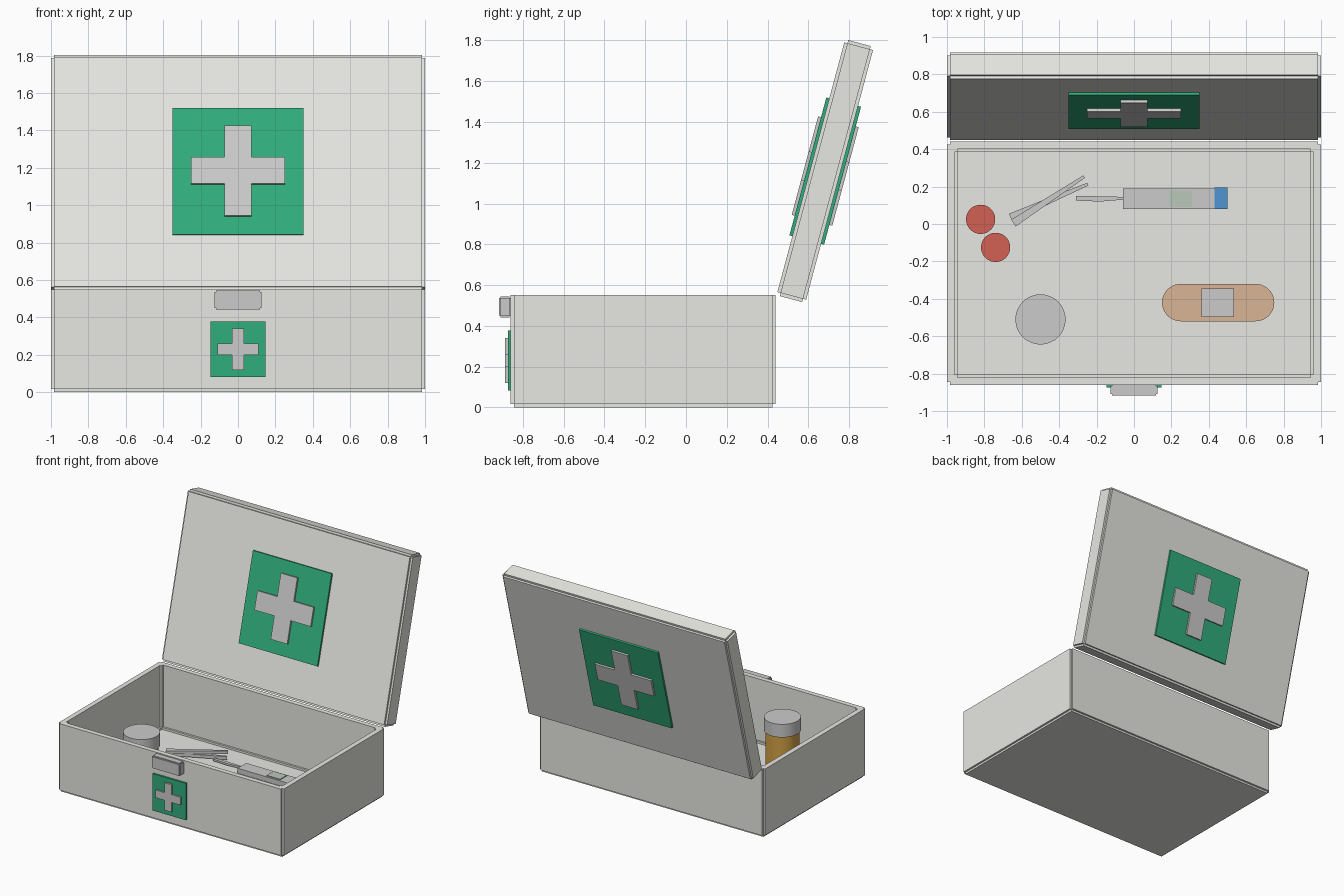
import bpy, bmesh
from math import cos, sin, pi, radians, copysign
from mathutils import Matrix, Vector

if "Cube" in bpy.data.objects:
    bpy.data.objects.remove(bpy.data.objects["Cube"])


def colour(name, rgb):
    m = bpy.data.materials.new(name)
    m.diffuse_color = (*rgb, 1)
    m.use_nodes = True
    m.node_tree.nodes["Principled BSDF"].inputs["Base Color"].default_value = m.diffuse_color
    return m


GREEN = colour("green", (0.03, 0.42, 0.2))
CREAM = colour("cream", (0.8, 0.8, 0.76))
WHITE = colour("white", (0.9, 0.9, 0.87))
RED = colour("red", (0.65, 0.12, 0.09))
AMBER = colour("amber", (0.65, 0.36, 0.06))
SKIN = colour("skin", (0.7, 0.46, 0.3))
BLUE = colour("blue", (0.08, 0.3, 0.65))
SCREEN = colour("screen", (0.5, 0.58, 0.5))


def finish(name, bm, mat=None, matrix=Matrix(), smooth=False):
    bmesh.ops.recalc_face_normals(bm, faces=bm.faces)
    me = bpy.data.meshes.new(name)
    bm.to_mesh(me)
    bm.free()
    ob = bpy.data.objects.new(name, me)
    bpy.context.collection.objects.link(ob)
    ob.matrix_world = matrix
    if mat:
        me.materials.append(mat)
    if smooth:
        bpy.ops.object.select_all(action='DESELECT')
        bpy.context.view_layer.objects.active = ob
        ob.select_set(True)
        bpy.ops.object.shade_smooth_by_angle(angle=radians(40))
    return ob


def raised_box(bm, lo, hi, d, open_top=False):
    """Box whose faces stand proud by d, leaving stepped edges."""
    lo, hi = Vector(lo), Vector(hi)
    a, b = lo + Vector((d, d, d)), hi - Vector((d, d, 0 if open_top else d))
    mat = Matrix.Translation((a + b) / 2) @ Matrix.Diagonal((*(b - a), 1))
    bmesh.ops.create_cube(bm, size=1, matrix=mat)
    bm.normal_update()
    faces = list(bm.faces)
    if open_top:
        top = max(faces, key=lambda f: f.calc_center_median().z)
        faces.remove(top)
        bmesh.ops.delete(bm, geom=[top], context='FACES_ONLY')
    normals = [f.normal.copy() for f in faces]
    for f, n in zip(faces, normals):
        new = bmesh.ops.extrude_discrete_faces(bm, faces=[f])["faces"][0]
        bmesh.ops.translate(bm, verts=new.verts, vec=n * d)
    if open_top:
        rim = [f for f in bm.faces if all(abs(v.co.z - hi.z) < 1e-5 for v in f.verts)]
        bmesh.ops.delete(bm, geom=rim, context='FACES')


def prism(name, pts, z0, z1, mat=None, matrix=Matrix(), smooth=False):
    bm = bmesh.new()
    f = bm.faces.new([bm.verts.new((x, y, z0)) for x, y in pts])
    top = bmesh.ops.extrude_face_region(bm, geom=[f], use_keep_orig=True)["geom"]
    bmesh.ops.translate(bm, vec=(0, 0, z1 - z0),
                        verts=[v for v in top if isinstance(v, bmesh.types.BMVert)])
    return finish(name, bm, mat, matrix, smooth)


def rect(x0, x1, y0, y1):
    return [(x0, y0), (x1, y0), (x1, y1), (x0, y1)]


def circle(x, y, r, n=48):
    return [(x + r * cos(2 * pi * i / n), y + r * sin(2 * pi * i / n)) for i in range(n)]


def emblem(name, matrix, half, r, a, thick, mat=None):
    """Green plate with a raised cross; local z points outwards."""
    prism(name + "_plate", rect(-half, half, -half, half), -0.01, thick, GREEN, matrix)
    cross = [(a, a), (a, r), (-a, r), (-a, a), (-r, a), (-r, -a),
             (-a, -a), (-a, -r), (a, -r), (a, -a), (r, -a), (r, a)]
    prism(name + "_cross", cross, 0, 2 * thick, mat, matrix)


# open case: stepped outer skin, the same skin moved inwards, and a rim between
WALL, BACK, FRONT = 0.04, 0.44, -0.86
bm = bmesh.new()
raised_box(bm, (-1, FRONT, 0), (1, BACK, 0.55), 0.016, True)
rim = [tuple(e.verts) for e in bm.edges if e.is_boundary]
inner = {}
for v in list(bm.verts):
    x, y, z = v.co
    inner[v] = bm.verts.new((x - copysign(WALL, x), y - copysign(WALL, y - (BACK + FRONT) / 2),
                             z + WALL if z < 0.2 else z))
for f in list(bm.faces):
    bm.faces.new([inner[v] for v in reversed(f.verts)])
for a, b in rim:
    bm.faces.new([a, b, inner[b], inner[a]])
finish("case", bm, CREAM)

# raised lid leaning back
UP = Matrix.Rotation(radians(90), 4, 'X')
lid_matrix = Matrix.Translation((0, 0.68, 1.16)) @ Matrix.Rotation(radians(-15), 4, 'X')
bm = bmesh.new()
raised_box(bm, (-1, -0.07, -0.65), (1, 0.076, 0.65), 0.016)
finish("lid", bm, CREAM, lid_matrix)

# emblems on both lid sides and the case front
for side, turn, depth in (("inside", 0, 0.07), ("outside", 180, 0.076)):
    m = lid_matrix @ Matrix.Rotation(radians(turn), 4, 'Z') @ Matrix.Translation((0, -depth, 0)) @ UP
    emblem("lid_" + side, m, 0.35, 0.25, 0.073, 0.015)
emblem("front", Matrix.Translation((0, FRONT, 0.23)) @ UP, 0.148, 0.11, 0.031, 0.014, WHITE)

# clasp
bm = bmesh.new()
raised_box(bm, (-0.125, -0.918, 0.442), (0.125, -0.858, 0.545), 0.008)
finish("clasp", bm)

# pill bottle
prism("bottle", circle(-0.5, -0.51, 0.123), 0.001, 0.39, AMBER, smooth=True)
prism("bottle_cap", circle(-0.5, -0.51, 0.134), 0.375, 0.48, smooth=True)

# tablets
for i, (x, y) in enumerate([(-0.82, 0.025), (-0.74, -0.125)]):
    prism(f"tablet_{i + 1}", circle(x, y, 0.078), 0.035, 0.08, RED, smooth=True)

# plaster with pad
ends = [(c + 0.1 * cos(t), -0.42 + 0.1 * sin(t))
        for c, s in ((0.65, -pi / 2), (0.25, pi / 2))
        for t in (s + pi * i / 20 for i in range(21))]
prism("plaster", ends, 0.035, 0.06, SKIN, smooth=True)
prism("plaster_pad", rect(0.36, 0.535, -0.497, -0.345), 0.05, 0.07, WHITE)

# thermometer
prism("thermometer_body", rect(-0.06, 0.43, 0.08, 0.19), 0.035, 0.08)
prism("thermometer_end", rect(0.43, 0.5, 0.08, 0.195), 0.035, 0.082, BLUE)
prism("thermometer_screen", rect(0.19, 0.31, 0.092, 0.178), 0.07, 0.086, SCREEN)
prism("thermometer_probe", [(-0.31, 0.15), (-0.31, 0.125), (-0.18, 0.12), (-0.06, 0.13),
                            (-0.06, 0.145), (-0.18, 0.148)], 0.055, 0.07)

# tweezers: two crossing tapered arms
for i, (a, b, z) in enumerate([((-0.66, 0.035), (-0.247, 0.213), 0.05),
                               ((-0.645, 0.005), (-0.267, 0.253), 0.075)]):
    a, b = Vector(a), Vector(b)
    n = (b - a).orthogonal().normalized()
    prism(f"tweezer_arm_{i + 1}", [a + n * 0.022, a - n * 0.022, b - n * 0.008, b + n * 0.008],
          z, z + 0.025)
